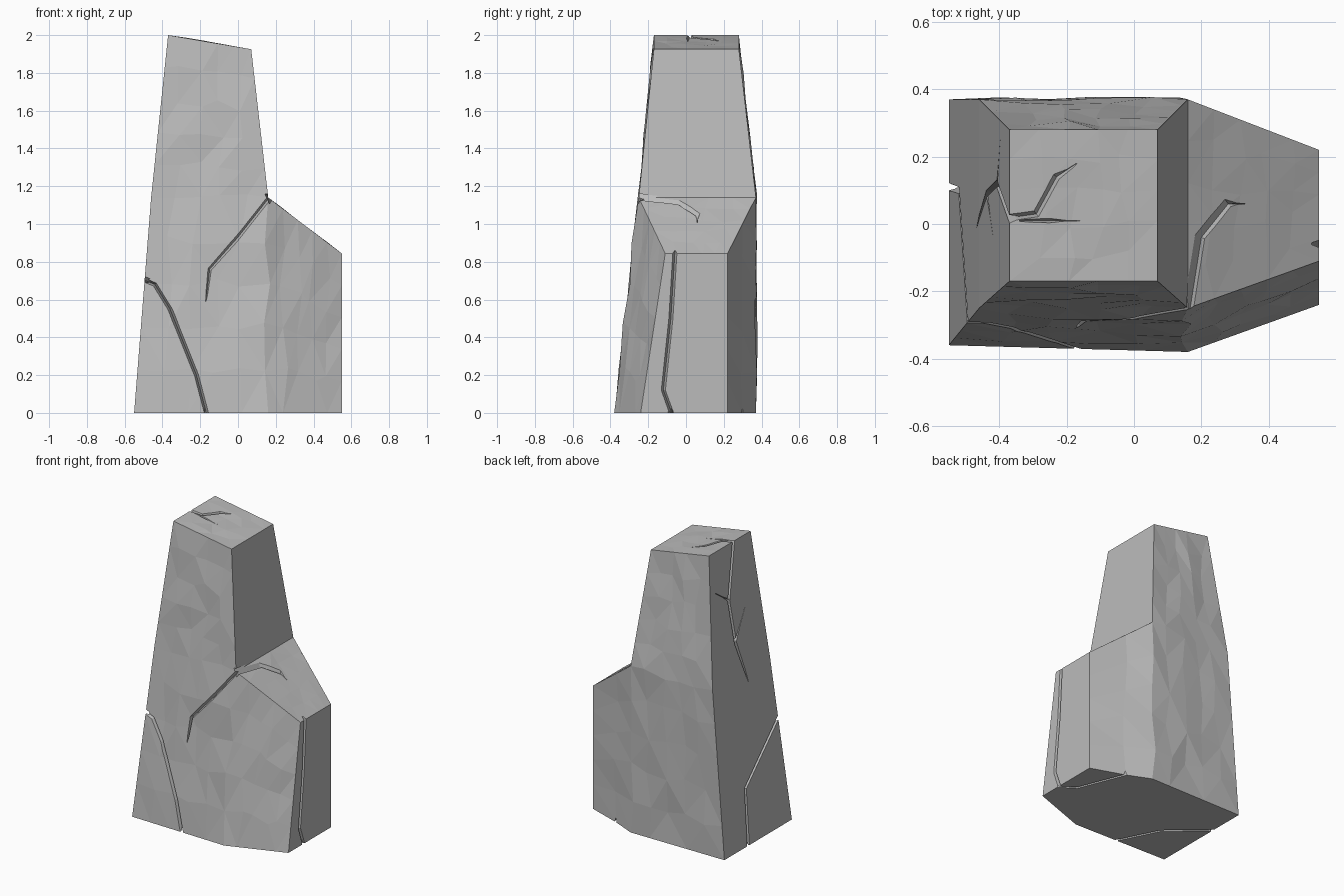
import bpy, bmesh, random
from mathutils import Vector
from mathutils.bvhtree import BVHTree

random.seed(4)
cube = bpy.data.objects.get("Cube")
if cube:
    bpy.data.objects.remove(cube, do_unlink=True)

# Single stone colour
stone = bpy.data.materials.new("grey stone")
stone.use_nodes = True
grey = (0.5, 0.5, 0.5, 1)
stone.diffuse_color = grey
shader = next(node for node in stone.node_tree.nodes if node.type == 'BSDF_PRINCIPLED')
shader.inputs["Base Color"].default_value = grey
shader.inputs["Roughness"].default_value = 0.9


def add_object(name, bm):
    """Turn a closed bmesh into an object whose faces point outwards."""
    bmesh.ops.triangulate(bm, faces=bm.faces)
    if bm.calc_volume(signed=True) < 0:
        bmesh.ops.reverse_faces(bm, faces=bm.faces)
    mesh = bpy.data.meshes.new(name)
    bm.to_mesh(mesh)
    bm.free()
    mesh.materials.append(stone)
    obj = bpy.data.objects.new(name, mesh)
    bpy.context.scene.collection.objects.link(obj)
    return obj


def bridge(bm, lower, upper):
    """Join two rings of equal size with a band of quads."""
    count = len(lower)
    for i in range(count):
        j = (i + 1) % count
        bm.faces.new((lower[i], lower[j], upper[j], upper[i]))


# Plan of the footprint, the shoulder line and the slanted tower top
foot = [(-.55, -.36), (.16, -.38), (.55, -.24), (.55, .22), (.32, .3), (.16, .37), (-.55, .37)]
shoulder = [(-.46, -.25), (.16, -.25), (.55, -.11), (.55, .22), (.32, .3), (.16, .37), (-.46, .37)]
crown = [(-.37, -.17), (.07, -.17), (.07, .28), (-.37, .28)]


def shoulder_height(x):
    return 1.14 - max(x - .16, 0) * .76


def crown_height(x):
    return 2 - (x + .37) * .17


bm = bmesh.new()
low = [bm.verts.new((x, y, 0)) for x, y in foot]
mid = [bm.verts.new((x, y, shoulder_height(x))) for x, y in shoulder]
top = [bm.verts.new((x, y, crown_height(x))) for x, y in crown]
bridge(bm, low, mid)
bridge(bm, [mid[0], mid[1], mid[5], mid[6]], top)
bm.faces.new(top)
bm.faces.new((mid[1], mid[2], mid[3], mid[5]))
bm.faces.new(mid[3:6])

# Grid the broad faces, then close the flat underside with a fan
broad = [edge for edge in bm.edges if edge.calc_length() > .32]
bmesh.ops.subdivide_edges(bm, edges=broad, cuts=4, use_grid_fill=True)
rim = [edge for edge in bm.edges if edge.is_boundary]
underside = bmesh.ops.edgeloop_fill(bm, edges=rim)["faces"]
bmesh.ops.poke(bm, faces=underside)
bmesh.ops.recalc_face_normals(bm, faces=bm.faces)

# Chiselled relief: loosen the grid inside each broad face
bm.normal_update()
moves = []
for vert in bm.verts:
    normal = vert.normal
    if vert.co.z < .01 or abs(normal.x) > .85:
        continue
    if all(face.normal.dot(normal) > .97 for face in vert.link_faces):
        slide = Vector([random.uniform(-.025, .025) for axis in range(3)])
        slide -= normal * slide.dot(normal)
        bump = .003 if normal.z > .5 else .008
        moves.append((vert, slide + normal * random.uniform(-bump, bump)))
for vert, move in moves:
    vert.co += move
surface = BVHTree.FromBMesh(bm)
body = add_object("standing_stone", bm)
bpy.context.view_layer.objects.active = body

# Each side: the two axes a crack is drawn along, and the way it faces
X, Y, Z = Vector((1, 0, 0)), Vector((0, 1, 0)), Vector((0, 0, 1))
FRONT, BACK = (X, Z, -Y), (X, Z, Y)
NARROW, WIDE = (Y, Z, -X), (Y, Z, X)
ABOVE, UNDER = (X, Y, Z), (X, Y, -Z)
FLUSH = 1


def carve_crack(side, path, width=.02, start=FLUSH, end=.15):
    """Cut a wedge along a path drawn on one side; flush ends run past the edge."""
    across, along, out = side
    points = []
    for u, v in path:
        flat = across * u + along * v
        hit = surface.ray_cast(flat + out * 3, -out)[0]
        points.append(hit or surface.find_nearest(flat + out * .4)[0])
    last = len(points) - 1
    if start == FLUSH:
        points[0] += (points[0] - points[1]).normalized() * .03
    if end == FLUSH:
        points[last] += (points[last] - points[last - 1]).normalized() * .03
    bm = bmesh.new()
    rings = []
    for i, point in enumerate(points):
        size = start if i == 0 else end if i == last else 1
        heading = points[min(i + 1, last)] - points[max(i - 1, 0)]
        half = heading.cross(out).normalized() * width * size
        section = (point + half + out * .025, point - half + out * .025,
                   point - out * .03 * max(size, .3))
        rings.append([bm.verts.new(corner) for corner in section])
    for ring, following in zip(rings, rings[1:]):
        bridge(bm, ring, following)
    bm.faces.new(rings[0])
    bm.faces.new(rings[last])
    bmesh.ops.recalc_face_normals(bm, faces=bm.faces)
    cutter = add_object("crack_cutter", bm)
    cutter.hide_render = True
    uncut = body.data.copy()
    cut = body.modifiers.new("crack", 'BOOLEAN')
    cut.operation = 'DIFFERENCE'
    cut.solver = 'EXACT'
    cut.object = cutter
    bpy.ops.object.modifier_apply(modifier=cut.name)
    bpy.data.objects.remove(cutter, do_unlink=True)
    # keep the whole stone if a cut would swallow it
    if len(body.data.polygons) < len(uncut.polygons) / 2:
        body.data = uncut


# Crack from the shoulder corner, down the front and over the shoulder
carve_crack(FRONT, [(.15, 1.12), (0, .93), (-.15, .76), (-.17, .59)])
carve_crack(ABOVE, [(.17, -.23), (.2, -.04), (.28, .06), (.33, .06)], width=.025)

# Broken lower corner: front, narrow side and underside
carve_crack(FRONT, [(-.49, .7), (-.44, .68), (-.36, .55), (-.22, .2), (-.17, .01)], end=FLUSH)
carve_crack(NARROW, [(-.28, .7), (.1, .38), (.11, .01)], end=FLUSH)
carve_crack(UNDER, [(-.17, -.36), (-.3, -.1), (-.54, .11)], width=.014, end=FLUSH)

# Split across the shoulder, down both sides and underneath
carve_crack(ABOVE, [(.32, .29), (.33, .19), (.38, .07), (.47, -.06), (.54, -.06)], end=FLUSH)
carve_crack(WIDE, [(-.06, .83), (-.08, .5), (-.12, .12), (-.08, .01)], end=FLUSH)
carve_crack(BACK, [(.33, .98), (.33, .01)], end=FLUSH)
carve_crack(UNDER, [(.54, -.08), (.45, -.02), (.33, .28)], width=.014, end=FLUSH)

# Forked cracks on the tower top and its narrow side
carve_crack(ABOVE, [(-.36, .02), (-.29, .03), (-.23, .14), (-.17, .18)])
carve_crack(ABOVE, [(-.34, .01), (-.25, .01), (-.16, .01)], width=.012, start=.5)
carve_crack(NARROW, [(.02, 1.98), (.12, 1.64), (.09, 1.35), (-.01, 1.05)])
carve_crack(NARROW, [(.11, 1.64), (.25, 1.74)], start=.9)
carve_crack(NARROW, [(.09, 1.36), (-.04, 1.54)], start=.9)
